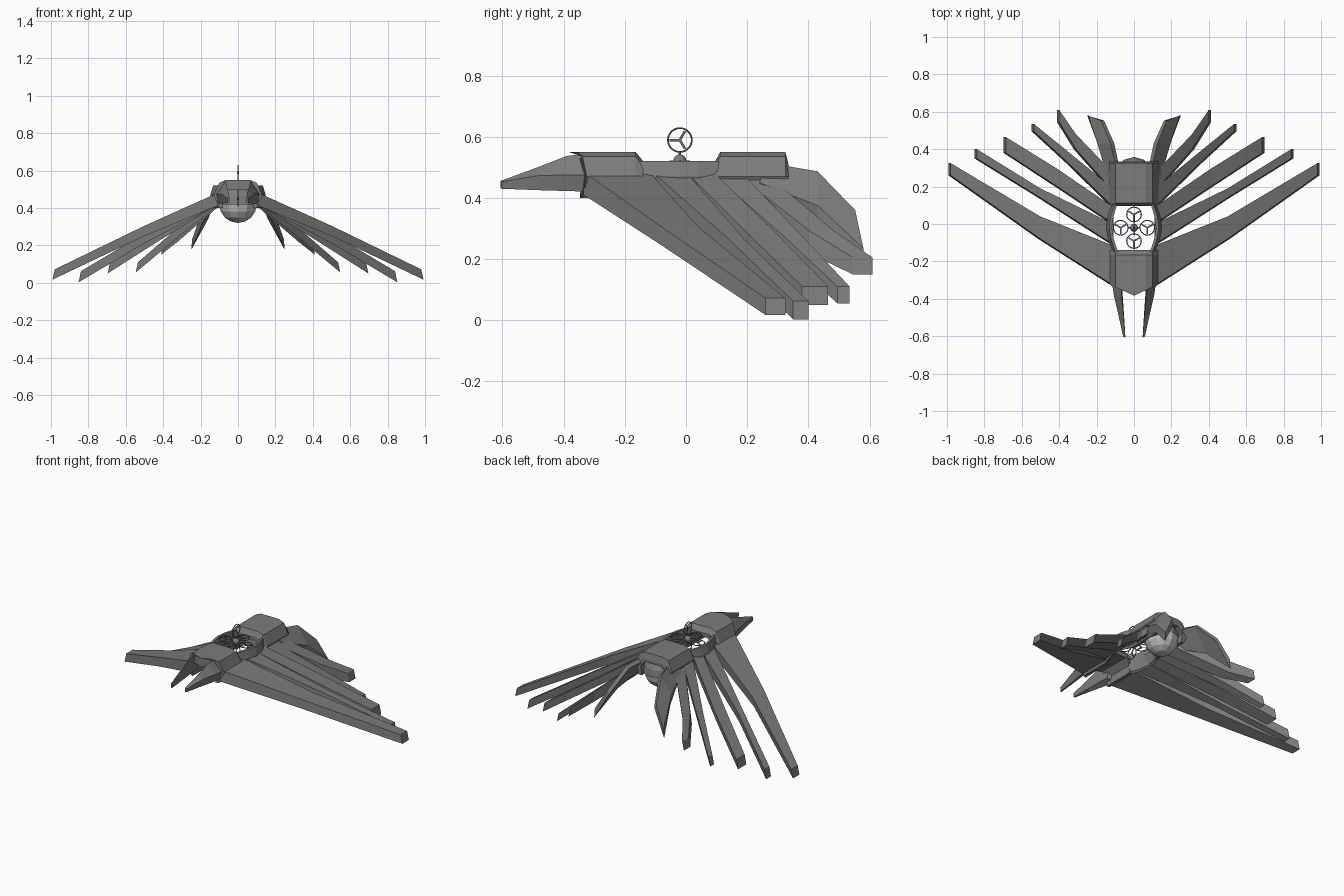
import bpy, bmesh
from math import pi, radians
from mathutils import Matrix, Vector

if "Cube" in bpy.data.objects:
    bpy.data.objects.remove(bpy.data.objects["Cube"])


def material(name, v):
    m = bpy.data.materials.new(name)
    m.diffuse_color = (v, v, v, 1)
    m.use_nodes = True
    m.node_tree.nodes["Principled BSDF"].inputs["Base Color"].default_value = m.diffuse_color
    return m


DARK = material("dark_grey", 0.2)
LIGHT = material("light_grey", 0.5)


def loft(name, sections, mirror=False):
    """Skin a closed tube through equal-sized point loops and cap the ends."""
    bm = bmesh.new()
    loops = [[bm.verts.new(p) for p in s] for s in sections]
    n = len(loops[0])
    for a, b in zip(loops, loops[1:]):
        for i in range(n):
            j = (i + 1) % n
            bm.faces.new((a[i], a[j], b[j], b[i]))
    bm.faces.new(loops[0][::-1])
    bm.faces.new(loops[-1])
    bmesh.ops.recalc_face_normals(bm, faces=bm.faces)
    me = bpy.data.meshes.new(name)
    bm.to_mesh(me)
    bm.free()
    me.materials.append(DARK)
    ob = bpy.data.objects.new(name, me)
    bpy.context.collection.objects.link(ob)
    if mirror:
        ob.modifiers.new("mirror", 'MIRROR').use_axis[0] = True
    return ob


# Wing blades: stations of (x, front y, back y, top z, bottom z)
BLADES = [
    [(0.10, -0.335, -0.12, 0.485, 0.41), (0.50, -0.08, 0.04, 0.305, 0.245), (0.98, 0.26, 0.325, 0.072, 0.017)],
    [(0.11, -0.11, 0.00, 0.485, 0.41), (0.50, 0.14, 0.19, 0.265, 0.205), (0.84, 0.35, 0.40, 0.062, 0.003)],
    [(0.11, 0.00, 0.09, 0.485, 0.41), (0.41, 0.20, 0.295, 0.285, 0.225), (0.685, 0.38, 0.465, 0.11, 0.05)],
    [(0.10, 0.08, 0.18, 0.485, 0.41), (0.35, 0.325, 0.385, 0.27, 0.21), (0.535, 0.495, 0.535, 0.11, 0.055)],
    [(0.09, 0.15, 0.25, 0.49, 0.41), (0.31, 0.40, 0.48, 0.295, 0.22), (0.40, 0.545, 0.61, 0.205, 0.15)],
]
for k, st in enumerate(BLADES):
    loft(f"wing_blade_{k + 1}",
         [[(x, f, t), (x, b, t), (x + 0.012, b, z), (x + 0.012, f, z)] for x, f, b, t, z in st], True)

# Drooping tail plates
loft("tail_plate", [
    [(0.085, 0.26, 0.515), (0.14, 0.24, 0.45), (0.125, 0.24, 0.41), (0.07, 0.26, 0.49)],
    [(0.125, 0.43, 0.487), (0.195, 0.43, 0.375), (0.19, 0.43, 0.32), (0.105, 0.43, 0.475)],
    [(0.175, 0.553, 0.36), (0.245, 0.58, 0.235), (0.25, 0.58, 0.175), (0.16, 0.553, 0.34)],
], True)

# Front prongs
loft("front_prong", [
    [(0.07, -0.32, 0.545), (0.12, -0.30, 0.475), (0.105, -0.30, 0.42), (0.065, -0.32, 0.44)],
    [(0.065, -0.39, 0.537), (0.108, -0.38, 0.475), (0.095, -0.38, 0.422), (0.06, -0.39, 0.44)],
    [(0.055, -0.49, 0.498), (0.085, -0.48, 0.473), (0.075, -0.48, 0.425), (0.053, -0.49, 0.435)],
    [(0.046, -0.607, 0.455), (0.058, -0.602, 0.453), (0.056, -0.602, 0.43), (0.046, -0.607, 0.43)],
], True)


# Arched canopies, hollow beneath
def arch(y, top=0.55, skew=0.0):
    outer = [(0.065, top), (0.10, top - 0.015), (0.13, 0.47), (0.10, 0.40)]
    inner = [(0.08, 0.40), (0.09, 0.46), (0.055, 0.495)]
    half = outer + inner
    pts = [(0, top)] + half + [(0, 0.495)] + [(-x, z) for x, z in half[::-1]]
    return [(x, y + skew * abs(x), z) for x, z in pts]


loft("front_canopy", [arch(-0.383, skew=0.45), arch(-0.165), arch(-0.14, 0.52)])
loft("rear_canopy", [arch(0.095, 0.52), arch(0.112), arch(0.325), arch(0.335, 0.51)])


# Side frames around the rotor opening
def frame(y, x):
    return [(x, y, 0.52), (x + 0.015, y, 0.52), (x + 0.03, y, 0.47), (x + 0.012, y, 0.40), (x, y, 0.41)]


loft("side_frame", [frame(-0.15, 0.085), frame(-0.08, 0.108), frame(-0.02, 0.118),
                    frame(0.04, 0.11), frame(0.11, 0.088)], True)


# Round sensor under the rear canopy, with a hood over its upper half
def ball(name, radius, mat, upper_only=False):
    bpy.ops.mesh.primitive_uv_sphere_add(segments=12, ring_count=8, radius=radius, location=(0, 0.25, 0.42))
    ob = bpy.context.object
    ob.name = name
    ob.data.materials.append(mat)
    if upper_only:
        bm = bmesh.new()
        bm.from_mesh(ob.data)
        bmesh.ops.delete(bm, geom=[v for v in bm.verts if v.co.z < -0.001], context='VERTS')
        bm.to_mesh(ob.data)
        bm.free()


ball("sensor_ball", 0.10, LIGHT)
ball("sensor_hood", 0.108, DARK, True)

# Rotor hub
HUB = Vector((0, -0.02, 0.52))
bpy.ops.mesh.primitive_uv_sphere_add(segments=12, ring_count=8, radius=0.022, location=HUB)
bpy.context.object.name = "rotor_hub"
bpy.context.object.data.materials.append(DARK)


# Six ringed three-blade rotors around the hub
def place(ob, name, mat):
    ob.name = name
    ob.matrix_world = mat
    ob.data.materials.append(DARK)


def rotor(name, offset, upright):
    offset = Vector(offset)
    base = Matrix.Translation(HUB + offset)
    if upright:
        base = base @ Matrix.Rotation(pi / 2, 4, 'Y')
    bpy.ops.mesh.primitive_torus_add(major_segments=28, minor_segments=6, major_radius=0.039, minor_radius=0.0028)
    place(bpy.context.object, name + "_ring", base)
    bpy.ops.mesh.primitive_cylinder_add(vertices=8, radius=0.005, depth=0.01)
    place(bpy.context.object, name + "_cap", base)
    for i in range(3):
        bpy.ops.mesh.primitive_cube_add(size=1)
        m = (base @ Matrix.Rotation(radians(30 + 120 * i), 4, 'Z') @ Matrix.Translation((0.018, 0, 0))
             @ Matrix.Rotation(radians(20), 4, 'X') @ Matrix.Diagonal((0.032, 0.008, 0.002, 1)))
        place(bpy.context.object, f"{name}_blade_{i + 1}", m)
    # short arm from the hub to the ring
    d = offset.normalized()
    bpy.ops.mesh.primitive_cylinder_add(vertices=8, radius=0.004, depth=0.034)
    arm = Matrix.Translation(HUB + d * 0.016) @ d.to_track_quat('Z', 'Y').to_matrix().to_4x4()
    place(bpy.context.object, name + "_arm", arm)


R = 0.071
rotor("rotor_front", (0, -R, -0.005), False)
rotor("rotor_back", (0, R, -0.005), False)
rotor("rotor_left", (-R, 0, -0.005), False)
rotor("rotor_right", (R, 0, -0.005), False)
rotor("rotor_top", (0, 0, R - 0.002), True)
rotor("rotor_bottom", (0, 0, -R), True)
